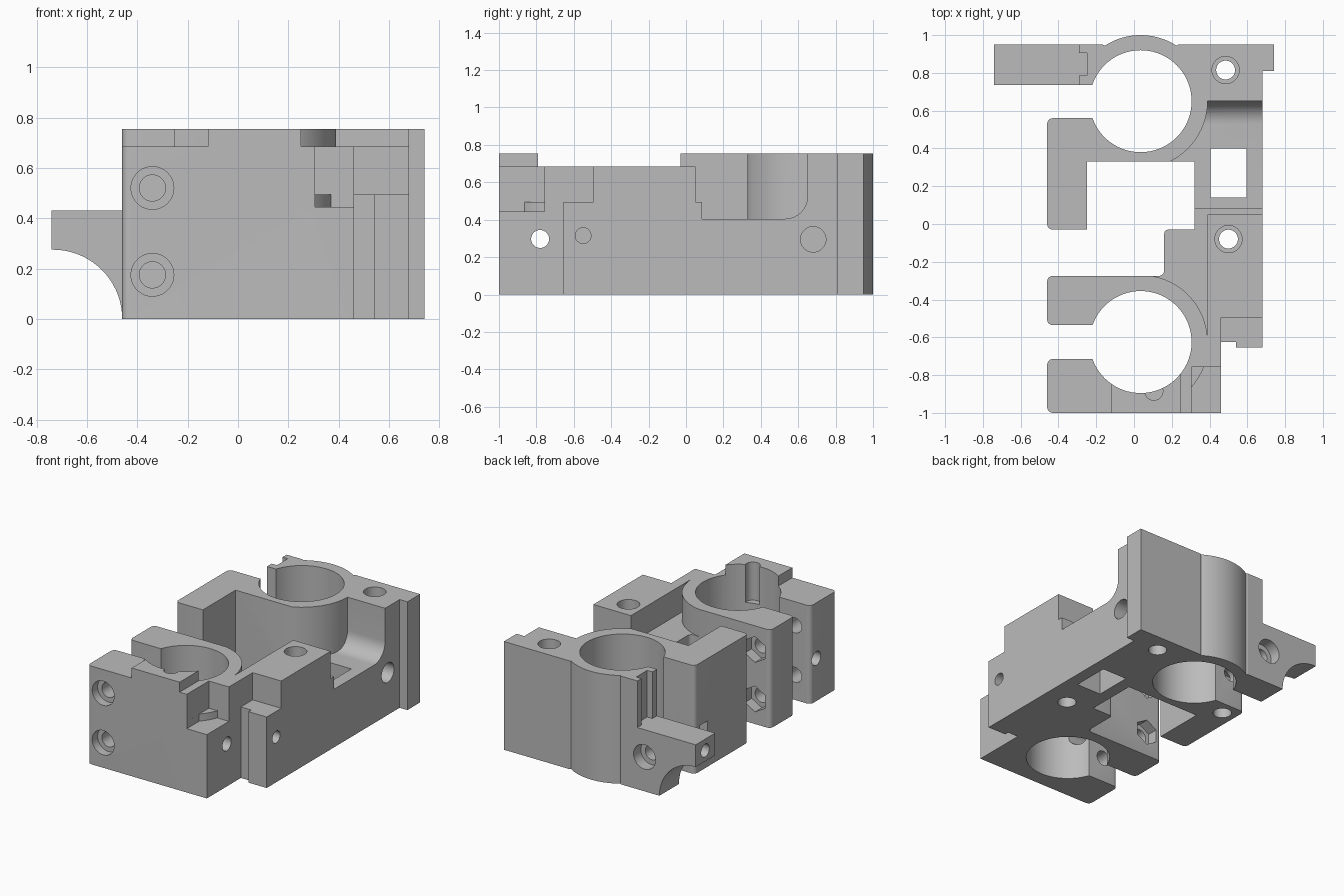
import bpy, bmesh, math
from mathutils import Matrix, Vector

if "Cube" in bpy.data.objects:
    bpy.data.objects.remove(bpy.data.objects["Cube"])

H = 0.755
B1, B2 = (0.035, -0.625), (0.035, 0.65)   # bore centres
grey = bpy.data.materials.new("grey plastic")
grey.diffuse_color = (0.5, 0.5, 0.5, 1)
grey.use_nodes = True
grey.node_tree.nodes["Principled BSDF"].inputs["Base Color"].default_value = grey.diffuse_color


def prism(name, pts, lo, hi, along_x=False):
    """Extrude a plan outline along z, or a (y, z) profile along x."""
    bm = bmesh.new()
    put = (lambda p, t: (t, p[0], p[1])) if along_x else (lambda p, t: (p[0], p[1], t))
    a = [bm.verts.new(put(p, lo)) for p in pts]
    b = [bm.verts.new(put(p, hi)) for p in pts]
    bm.faces.new(a[::-1])
    bm.faces.new(b)
    for i in range(len(pts)):
        j = (i + 1) % len(pts)
        bm.faces.new((a[i], a[j], b[j], b[i]))
    bmesh.ops.recalc_face_normals(bm, faces=bm.faces)
    return finish(name, bm)


def finish(name, bm):
    me = bpy.data.meshes.new(name)
    bm.to_mesh(me)
    bm.free()
    ob = bpy.data.objects.new(name, me)
    bpy.context.collection.objects.link(ob)
    return ob


def box(x0, x1, y0, y1, z0, z1):
    return prism("box_cutter", [(x0, y0), (x1, y0), (x1, y1), (x0, y1)], z0, z1)


def rod(axis, start, end, r, n=40):
    """Cylinder from start to end along axis x, y or z."""
    bm = bmesh.new()
    a, b = Vector(start), Vector(end)
    rot = Vector((0, 0, 1)).rotation_difference((b - a).normalized()).to_matrix().to_4x4()
    bmesh.ops.create_cone(bm, cap_ends=True, segments=n, radius1=r, radius2=r,
                          depth=(b - a).length, matrix=Matrix.Translation((a + b) / 2) @ rot)
    return finish(axis + "_rod_cutter", bm)


def arc(c, r, a0, a1, n=24):
    return [(c[0] + r * math.cos(math.radians(a0 + (a1 - a0) * i / n)),
             c[1] + r * math.sin(math.radians(a0 + (a1 - a0) * i / n))) for i in range(n + 1)]


def rounded(pts, n=5):
    """Outline with optional third value as corner radius."""
    out = []
    for i, p in enumerate(pts):
        v = Vector(p[:2])
        if len(p) == 2:
            out.append(v)
            continue
        d0 = (Vector(pts[i - 1][:2]) - v).normalized()
        d1 = (Vector(pts[(i + 1) % len(pts)][:2]) - v).normalized()
        c = v + (d0 + d1) * p[2]
        for k in range(n + 1):
            t = math.pi / 2 * k / n
            out.append(c - d1 * p[2] * math.cos(t) - d0 * p[2] * math.sin(t))
    return out


def cut(target, tool):
    m = target.modifiers.new("cut", 'BOOLEAN')
    m.operation, m.solver, m.object = 'DIFFERENCE', 'EXACT', tool
    bpy.context.view_layer.objects.active = target
    bpy.ops.object.modifier_apply(modifier=m.name)
    bpy.data.objects.remove(tool)


# Full plan outline with both clamp slots
R = 0.03
plan = [(-.46, -1, R), (.46, -1), (.46, -.625), (.54, -.625), (.54, -.655), (.68, -.655),
        (.68, .81), (.74, .81), (.74, .95), (.235, .95)]
plan += arc(B2, .35, 57, 123) + [(-.165, .95), (-.74, .95), (-.74, .735), (-.18, .735),
        (-.18, .56), (-.46, .56, R), (-.46, -.03, R), (-.25, -.03), (-.25, .33), (.32, .33),
        (.32, -.03), (.16, -.03, .02), (.16, -.275, .03), (-.46, -.275, R), (-.46, -.535, R),
        (-.18, -.535), (-.18, -.715), (-.46, -.715, R)]
body = prism("clamp_body", rounded(plan), 0, H)

# Clamp bores
for c in (B1, B2):
    cut(body, rod("z", (*c, -.1), (*c, 1), .27, 72))

# Lower front level, leaving the small raised pad
for x0, x1, y0, y1 in ((-.6, -.12, -1.1, -.15), (.25, .8, -1.1, .2), (-.13, .26, -.79, 0)):
    cut(body, box(x0, x1, y0, y1, .685, 1))

# Low plate around the front clamp ring, rear ledge and bar nose
cut(body, prism("plate_cutter", arc(B1, .355, 90, 2) + [(.39, .086), (.035, .086)], .495, 1))
cut(body, box(.3, .8, .05, .2, .495, 1))
cut(body, box(.46, .8, -.7, -.495, .495, 1))

# Valley with a filleted rear wall, kept clear of the rear ring
valley = prism("valley_cutter", [(.085, .405)] + arc((.53, .525), .12, -90, 0, 10)
               + [(.65, 1), (.085, 1)], .03, .8, True)
cut(valley, rod("z", (*B2, .3), (*B2, 1.1), .355, 72))
cut(body, valley)
cut(body, box(.405, .595, .14, .40, -.1, 1))

# Front right corner step with a small curved wedge left behind
cut(body, box(.305, .6, -1.1, -.757, .495, 1))
cut(body, prism("wedge_cutter", [(.305, -1.1)] + arc(B1, .36, -41.4, -21.5, 6)
                + [(.6, -.757), (.6, -1.1)], .445, .5))

# Side arm: lowered top, guide groove, curved underside
cut(body, box(-.8, -.29, .7, 1.1, .43, 1))
cut(body, box(-.3, -.25, .785, .905, .43, 1))
cut(body, rod("y", (-.735, .68, 0), (-.735, 1.1, 0), .275, 72))

# Front clamp screws with counterbores and hex nut pockets
for z in (.52, .175):
    cut(body, rod("y", (-.34, -1.1, z), (-.34, -.2, z), .052))
    cut(body, rod("y", (-.34, -1.1, z), (-.34, -.94, z), .085))
    cut(body, rod("y", (-.34, -.35, z), (-.34, -.2, z), .09, 6))

# Rear clamp screw and nut slot
cut(body, rod("y", (-.345, .38, .24), (-.345, 1.1, .24), .05))
cut(body, rod("y", (-.345, .87, .24), (-.345, 1.1, .24), .085))
cut(body, box(-.6, -.27, .42, .5, .16, .32))

# Side holes: through hole, bar hole, rear hole, arm end hole
cut(body, rod("x", (-.6, -.78, .297), (.6, -.78, .297), .048))
cut(body, rod("x", (.5, -.55, .315), (.8, -.55, .315), .042))
cut(body, rod("x", (.45, .68, .295), (.8, .68, .295), .068))
cut(body, rod("x", (-.8, .845, .35), (-.55, .845, .35), .045))

# Vertical bolt holes, bottom hole and bore pocket
for x, y, top in ((.485, .815, H), (.5, -.08, .685)):
    cut(body, rod("z", (x, y, -.1), (x, y, 1), .05))
    cut(body, rod("z", (x, y, top - .1), (x, y, 1), .072))
    cut(body, rod("z", (x, y, -.1), (x, y, .1), .06))
cut(body, rod("z", (-.36, .46, -.1), (-.36, .46, .1), .06))
cut(body, rod("z", (.105, -.885, .49), (.105, -.885, 1), .048))

body.data.materials.clear()
body.data.materials.append(grey)
for p in body.data.polygons:
    p.material_index = 0
for o in bpy.context.selected_objects:
    o.select_set(False)
body.select_set(True)
bpy.context.view_layer.objects.active = body
bpy.ops.object.shade_smooth_by_angle(angle=math.radians(30))
